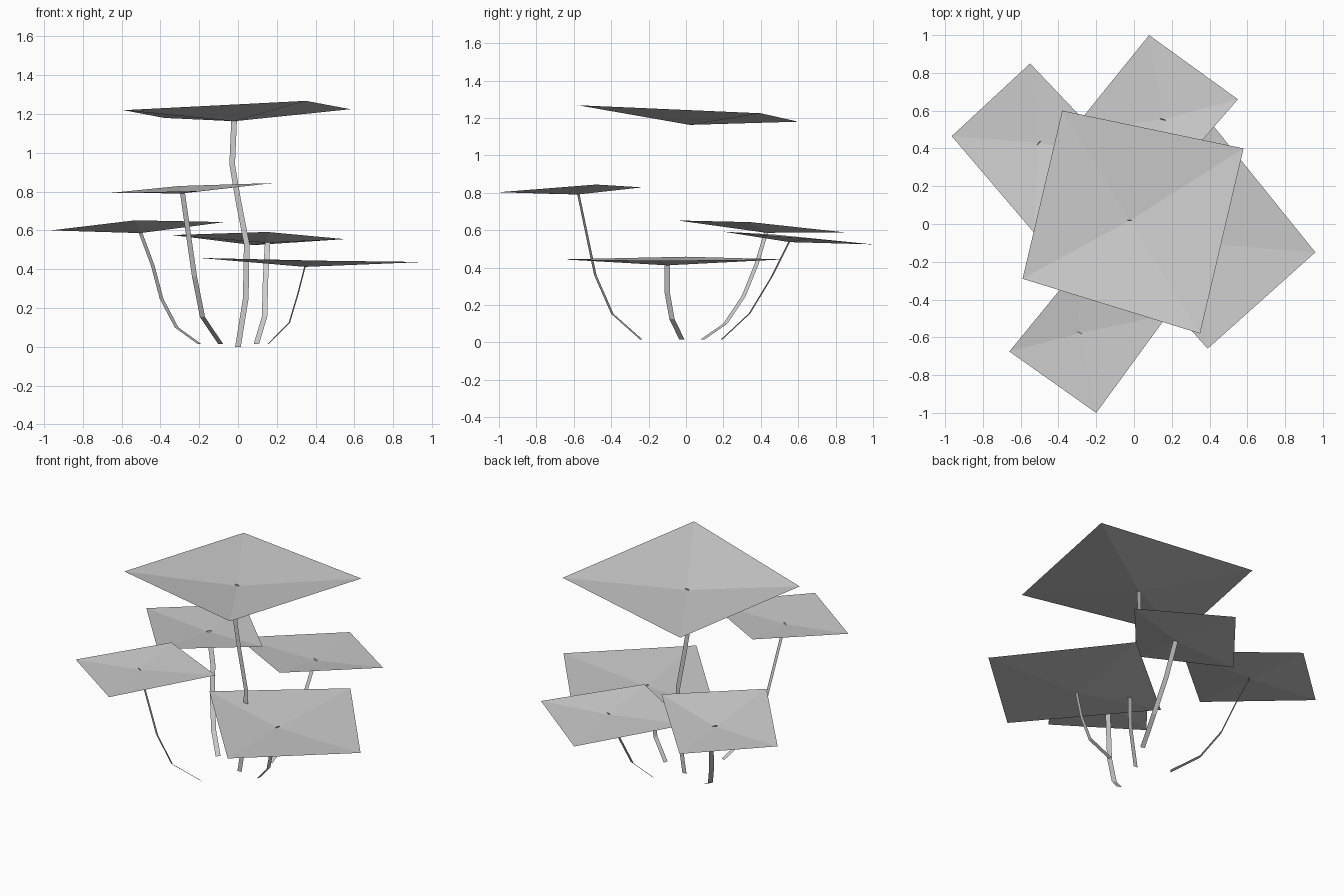
import bpy
from mathutils import Vector


def make_mesh(name, verts, faces):
    mesh = bpy.data.meshes.new(name)
    mesh.from_pydata(verts, [], faces)
    obj = bpy.data.objects.new(name, mesh)
    bpy.context.collection.objects.link(obj)
    return obj


# Shallow cupped leaf: four corners (counterclockwise) fanned round a lower middle
def leaf(name, corners, middle):
    make_mesh(name, corners + [middle], [(i, (i + 1) % 4, 4) for i in range(4)])


# Flat ribbon stem following a path, its width lying across the given direction
def stem(name, path, outward, width=0.029):
    side = Vector((-outward[1], outward[0], 0)).normalized() * width / 2
    verts = []
    for p in path:
        verts += [Vector(p) - side, Vector(p) + side]
    make_mesh(name, verts, [(2 * i, 2 * i + 1, 2 * i + 3, 2 * i + 2)
                            for i in range(len(path) - 1)])


# name: (leaf corners, stem path, outward direction); the stem ends at the leaf middle
plants = {
    "centre": (
        [(-.59, -.29, 1.22), (.35, -.58, 1.268), (.58, .40, 1.225), (-.38, .60, 1.18)],
        [(0, .015, 0), (.04, .015, .25), (.045, .015, .53), (0, .015, .76),
         (-.03, .015, .94), (-.02, .02, 1.163)],
        (0, -1)),
    "right": (
        [(-.20, 0, .458), (.39, -.66, .444), (.96, -.15, .437), (.42, .52, .444)],
        [(.157, -.022, .015), (.265, -.075, .125), (.307, -.1, .265), (.347, -.1, .412)],
        (1, -.25)),
    "left": (
        [(-.965, .465, .60), (-.53, -.045, .652), (-.07, .345, .643), (-.55, .85, .588)],
        [(-.2, .088, .015), (-.317, .21, .10), (-.394, .308, .247),
         (-.44, .378, .42), (-.505, .43, .586)],
        (-.5, .43)),
    "back": (
        [(-.34, .48, .576), (.15, .20, .592), (.55, .66, .555), (.08, 1.0, .524)],
        [(.095, .19, .015), (.137, .34, .155), (.142, .458, .35), (.153, .555, .536)],
        (.15, .5)),
    "front": (
        [(-.66, -.675, .793), (-.20, -1.0, .803), (.18, -.48, .844), (-.30, -.235, .829)],
        [(-.09, -.239, .015), (-.183, -.394, .153), (-.224, -.485, .36),
         (-.287, -.577, .791)],
        (-.25, -.5)),
}

for name, (corners, path, outward) in plants.items():
    leaf(name + "_leaf", corners, path[-1])
    tip = (path[-1][0], path[-1][1], path[-1][2] + .008)
    stem(name + "_stem", path[:-1] + [tip], outward)
